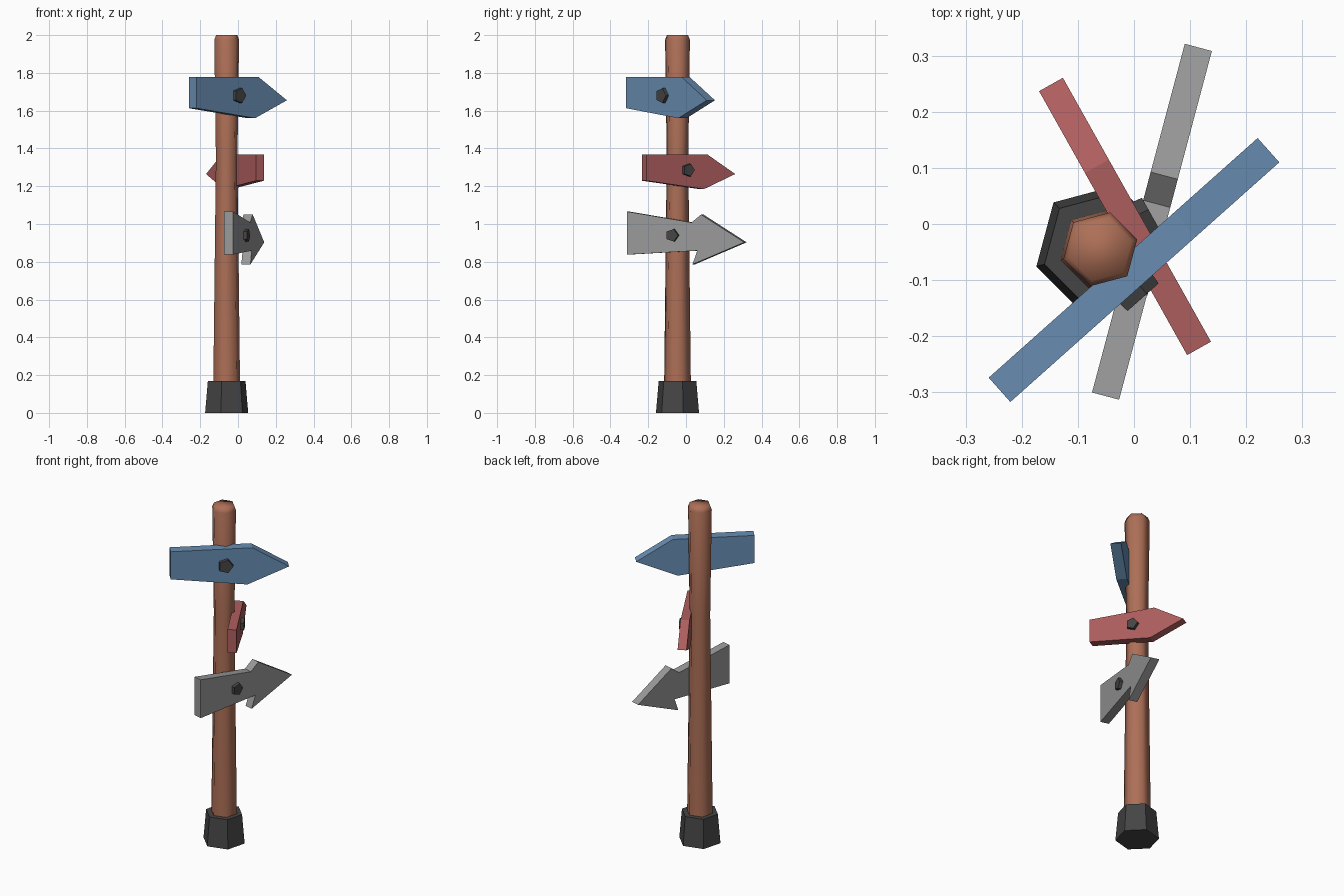
import bpy
import bmesh
import math
from mathutils import Matrix, Vector

if "Cube" in bpy.data.objects:
    bpy.data.objects.remove(bpy.data.objects["Cube"])

POST_X, POST_Y = -0.06, -0.045


def material(name, rgb):
    m = bpy.data.materials.new(name)
    m.diffuse_color = (*rgb, 1)
    m.use_nodes = True
    m.node_tree.nodes["Principled BSDF"].inputs["Base Color"].default_value = m.diffuse_color
    return m


WOOD = material("wood", (0.42, 0.16, 0.095))
DARK = material("dark_metal", (0.06, 0.06, 0.06))
BLUE = material("blue_paint", (0.14, 0.27, 0.45))
RED = material("red_paint", (0.42, 0.11, 0.11))
GREY = material("grey_paint", (0.32, 0.32, 0.32))


def finish(name, bm, mat, smooth=False):
    bmesh.ops.recalc_face_normals(bm, faces=bm.faces)
    me = bpy.data.meshes.new(name)
    bm.to_mesh(me)
    bm.free()
    me.materials.append(mat)
    for p in me.polygons:
        p.use_smooth = smooth
    ob = bpy.data.objects.new(name, me)
    bpy.context.collection.objects.link(ob)
    return ob


def hex_stack(name, rings, mat, smooth=False):
    """Six-sided column from (z, radius) rings, capped at both ends."""
    bm = bmesh.new()
    loops = []
    for z, r in rings:
        angles = [math.radians(15 + 60 * i) for i in range(6)]
        loops.append([bm.verts.new((POST_X + r * math.cos(a), POST_Y + r * math.sin(a), z))
                      for a in angles])
    for a, b in zip(loops, loops[1:]):
        for i in range(6):
            j = (i + 1) % 6
            bm.faces.new((a[i], a[j], b[j], b[i]))
    bm.faces.new(loops[0][::-1])
    bm.faces.new(loops[-1])
    return finish(name, bm, mat, smooth)


def slab(name, outline, n0, n1, frame, mat, taper=1.0):
    """Extrude an outline (along, up) between two depths in the sign's frame."""
    bm = bmesh.new()
    c = sum((Vector(p) for p in outline), Vector((0, 0))) / len(outline)
    back = [bm.verts.new((s, -n0, z)) for s, z in outline]
    front = [bm.verts.new((c.x + (s - c.x) * taper, -n1, c.y + (z - c.y) * taper))
             for s, z in outline]
    k = len(outline)
    bm.faces.new(back)
    bm.faces.new(front[::-1])
    for i in range(k):
        j = (i + 1) % k
        bm.faces.new((back[i], front[i], front[j], back[j]))
    bmesh.ops.transform(bm, matrix=frame, verts=bm.verts)
    return finish(name, bm, mat)


def sign(name, outline, centre, angle, half, bolt, bolt_r, mat):
    """Board pointing along the given angle, with a five-sided bolt in front."""
    frame = Matrix.Translation(centre) @ Matrix.Rotation(math.radians(angle), 4, 'Z')
    slab(name + "_sign", outline, -half, half, frame, mat)
    pent = [(bolt[0] + bolt_r * math.cos(math.tau * i / 5),
             bolt[1] + bolt_r * math.sin(math.tau * i / 5)) for i in range(5)]
    slab(name + "_bolt", pent, half - 0.01, half + 0.018, frame, DARK, 0.93)


# Post and its foot
hex_stack("post", [(0.08, 0.074), (0.17, 0.073), (1.35, 0.059), (1.975, 0.068), (2.0, 0.058)],
          WOOD, smooth=True)
hex_stack("post_foot", [(0, 0.118), (0.17, 0.103)], DARK)

# Pointed boards: the red one is a smaller copy of the blue one
pointed = [(-0.321, 0), (-0.321, -0.164), (0.095, -0.217), (0.321, -0.122), (0.122, 0)]
for name, k, centre, angle, mat in (
        ("blue", 1.0, (0, -0.082, 1.777), 41.7, BLUE),
        ("red", 0.84, (-0.016, 0.0135, 1.367), 119.3, RED)):
    sign(name, [(s * k, z * k) for s, z in pointed], centre, angle, 0.029 * k,
         (-0.024 * k, -0.097 * k), 0.044 * k, mat)

# Barbed grey arrow
arrow = [(-0.3215, 1.066), (-0.3215, 0.838), (0.064, 0.859), (0.038, 0.786),
         (0.3215, 0.903), (0.085, 1.05), (0.033, 1.008)]
sign("grey", arrow, (0.032, 0.004, 0), 75.1, 0.025, (-0.071, 0.94), 0.037, GREY)
